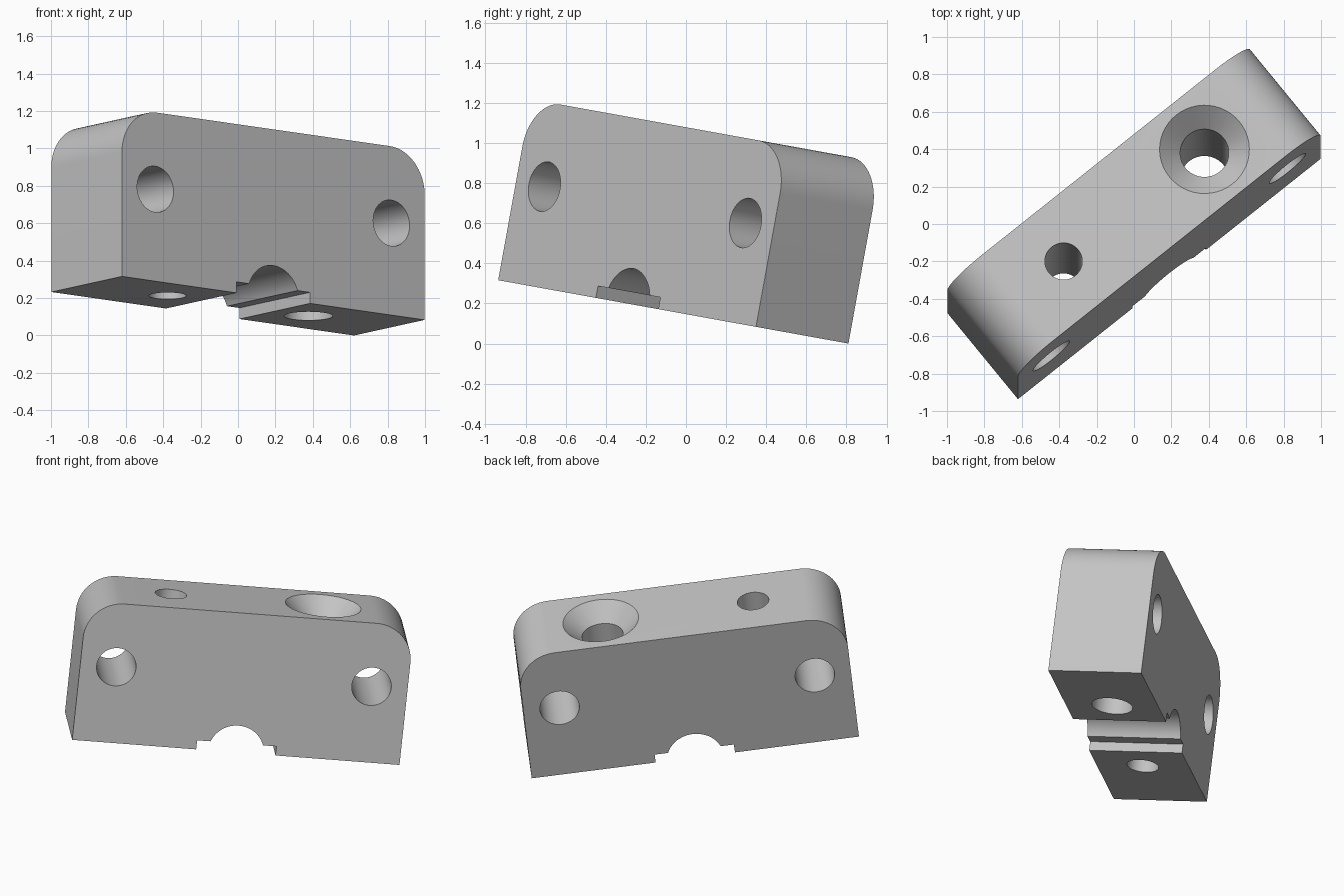
import bpy, bmesh, math
from mathutils import Matrix, Vector

old = bpy.data.objects.get("Cube")
if old:
    bpy.data.objects.remove(old, do_unlink=True)

# Block dimensions
LENGTH, WIDTH, HEIGHT, CORNER = 2.08, 0.602, 0.917, 0.24
SLOT_HALF, SLOT_DEPTH, GROOVE = 0.252, 0.06, 0.177
MOUNT_X, MOUNT_Z, MOUNT_R = 0.811, 0.50, 0.125
BOLT_X, BOLT_R, SCREW_R, SINK_R = 0.484, 0.10, 0.13, 0.24

grey = bpy.data.materials.new("plain grey")
grey.use_nodes = True
colour = (0.55, 0.55, 0.55, 1)
grey.diffuse_color = colour
grey.node_tree.nodes["Principled BSDF"].inputs["Base Color"].default_value = colour


def arc(cx, cz, r, start, end, steps):
    """Points of an arc in the front plane, angles in degrees."""
    angles = [math.radians(start + (end - start) * i / steps) for i in range(steps + 1)]
    return [(cx + r * math.cos(a), cz + r * math.sin(a)) for a in angles]


def make_object(name, bm):
    bmesh.ops.recalc_face_normals(bm, faces=bm.faces)
    mesh = bpy.data.meshes.new(name)
    bm.to_mesh(mesh)
    bm.free()
    mesh.materials.append(grey)
    obj = bpy.data.objects.new(name, mesh)
    bpy.context.collection.objects.link(obj)
    return obj


def cutter(name, r1, r2, depth, matrix):
    """Round cutter along its own z, r1 at the low end."""
    bm = bmesh.new()
    bmesh.ops.create_cone(bm, cap_ends=True, segments=48, radius1=r1,
                          radius2=r2, depth=depth, matrix=matrix)
    obj = make_object(name, bm)
    obj.hide_render = True
    return obj


# Block outline: rounded top corners, stepped slot and round groove below
half = LENGTH / 2
meet = math.degrees(math.asin(SLOT_DEPTH / GROOVE))
outline = [(half, 0)]
outline += arc(half - CORNER, HEIGHT - CORNER, CORNER, 0, 90, 16)
outline += arc(CORNER - half, HEIGHT - CORNER, CORNER, 90, 180, 16)
outline += [(-half, 0), (-SLOT_HALF, 0), (-SLOT_HALF, SLOT_DEPTH)]
outline += arc(0, 0, GROOVE, 180 - meet, meet, 24)
outline += [(SLOT_HALF, SLOT_DEPTH), (SLOT_HALF, 0)]

bm = bmesh.new()
face = bm.faces.new([bm.verts.new((x, -WIDTH / 2, z)) for x, z in outline])
side = bmesh.ops.extrude_face_region(bm, geom=[face])["geom"]
bmesh.ops.translate(bm, vec=(0, WIDTH, 0),
                    verts=[v for v in side if isinstance(v, bmesh.types.BMVert)])
block = make_object("clamp_block", bm)

# Cross holes, one plain upright hole and one countersunk hole
lay = Matrix.Rotation(math.pi / 2, 4, "X")
cutters = [cutter("cross_hole_cutter", MOUNT_R, MOUNT_R, 2,
                  Matrix.Translation((s * MOUNT_X, 0, MOUNT_Z)) @ lay) for s in (-1, 1)]
for x, r in ((-BOLT_X, BOLT_R), (BOLT_X, SCREW_R)):
    cutters.append(cutter("upright_hole_cutter", r, r, 3, Matrix.Translation((x, 0, 0.5))))
sink = SINK_R - SCREW_R
cutters.append(cutter("countersink_cutter", SCREW_R - 0.02, SINK_R + 0.02, sink + 0.04,
                      Matrix.Translation((BOLT_X, 0, HEIGHT - sink / 2))))

for c in cutters:
    mod = block.modifiers.new("cut", "BOOLEAN")
    mod.operation, mod.solver, mod.object = "DIFFERENCE", "EXACT", c

# Bake the cuts and drop the cutters
graph = bpy.context.evaluated_depsgraph_get()
baked = bpy.data.meshes.new_from_object(block.evaluated_get(graph))
block.modifiers.clear()
block.data = baked
for c in cutters:
    bpy.data.objects.remove(c, do_unlink=True)

# Turn, tilt back, then centre and stand on the ground
baked.transform(Matrix.Rotation(math.radians(-10.25), 4, "X")
                @ Matrix.Rotation(math.radians(38.9), 4, "Z"))
lows = [min(v.co[i] for v in baked.vertices) for i in range(3)]
highs = [max(v.co[i] for v in baked.vertices) for i in range(3)]
baked.transform(Matrix.Translation(Vector((-(lows[0] + highs[0]) / 2,
                                           -(lows[1] + highs[1]) / 2, -lows[2]))))

bpy.ops.object.select_all(action="DESELECT")
block.select_set(True)
bpy.context.view_layer.objects.active = block
bpy.ops.object.shade_smooth_by_angle(angle=math.radians(25))
